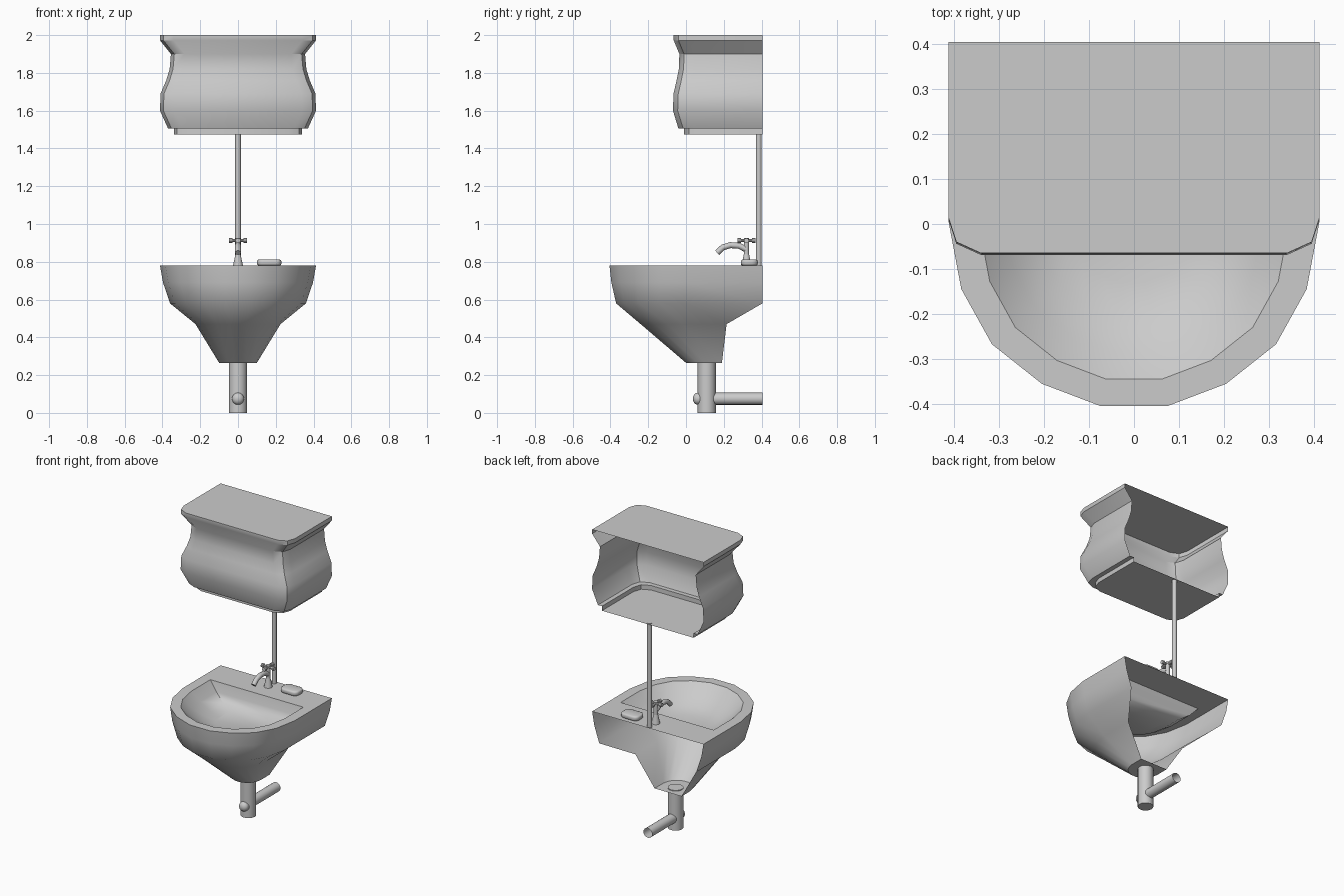
import bpy, bmesh, math
from mathutils import Vector, Matrix

if "Cube" in bpy.data.objects:
    bpy.data.objects.remove(bpy.data.objects["Cube"], do_unlink=True)

porcelain = bpy.data.materials.new("light_grey")
porcelain.use_nodes = True
GREY = (0.6, 0.6, 0.6, 1)
porcelain.diffuse_color = GREY
porcelain.node_tree.nodes["Principled BSDF"].inputs["Base Color"].default_value = GREY


def finish(bm, name, angle=35):
    mesh = bpy.data.meshes.new(name)
    bm.to_mesh(mesh)
    bm.free()
    mesh.materials.append(porcelain)
    obj = bpy.data.objects.new(name, mesh)
    bpy.context.collection.objects.link(obj)
    bpy.ops.object.select_all(action='DESELECT')
    obj.select_set(True)
    bpy.context.view_layer.objects.active = obj
    bpy.ops.object.shade_smooth_by_angle(angle=math.radians(angle))
    return obj


def mirrored(half):
    return half + [(-x, y) for x, y in reversed(half)]


def bowl_section(width, front, back):
    # Straight sides at the back, a half round at the front
    arc = [(1, 0), (.93, .37), (.765, .667), (.496, .88), (.18, 1)]
    return mirrored([(width, back)] +
                    [(width * a, front + width * (1 - k)) for a, k in arc])


def tank_section(width, front, back=.405):
    return mirrored([(width, back), (width, front + .08),
                     (width - .018, front + .025), (width - .073, front)])


def add_loft(bm, section, levels, closed):
    rings = [[bm.verts.new((x, y, z)) for x, y in section(*size)]
             for z, *size in levels]
    n = len(rings[0])
    for low, high in zip(rings, rings[1:]):
        for i in range(n if closed else n - 1):
            j = (i + 1) % n
            bm.faces.new((low[i], low[j], high[j], high[i]))
    return rings


def tube(name, start, end, r1, r2=None, sides=16, caps=True):
    start, end = Vector(start), Vector(end)
    axis = end - start
    bm = bmesh.new()
    turn = axis.to_track_quat('Z', 'Y').to_matrix().to_4x4()
    bmesh.ops.create_cone(bm, cap_ends=caps, segments=sides, radius1=r1,
                          radius2=r1 if r2 is None else r2, depth=axis.length,
                          matrix=Matrix.Translation((start + end) / 2) @ turn)
    return finish(bm, name)


def ball(name, centre, radius, scale=(1, 1, 1)):
    bm = bmesh.new()
    bmesh.ops.create_uvsphere(bm, u_segments=16, v_segments=8, radius=radius,
                              matrix=Matrix.Translation(centre) @ Matrix.Diagonal((*scale, 1)))
    return finish(bm, name, 60)


# Wall cistern: shell open at the wall, with lid and recessed base
bm = bmesh.new()
rings = add_loft(bm, tank_section, [
    (2.0, .413, -.065), (1.972, .413, -.065), (1.9, .355, -.035),
    (1.82, .362, -.038), (1.76, .38, -.05), (1.69, .41, -.066), (1.6, .413, -.069),
    (1.505, .37, -.04), (1.505, .34, -.01), (1.475, .34, -.01)], False)
bm.faces.new(rings[0])
bm.faces.new(rings[-1])
bmesh.ops.recalc_face_normals(bm, faces=bm.faces)
finish(bm, "cistern")

# Down pipe between cistern and basin
tube("down_pipe", (0, .385, .78), (0, .385, 1.478), .015)

# Basin: outer wall open at the back, flat rim, sunken bowl
bm = bmesh.new()
outer = add_loft(bm, bowl_section, [
    (.265, .1, 0, .19), (.47, .225, -.24, .215), (.58, .36, -.37, .405),
    (.69, .397, -.395, .405), (.78, .413, -.405, .405)], False)
bm.faces.new(outer[0])
inner = add_loft(bm, bowl_section, [
    (.78, .345, -.345, .2), (.72, .29, -.28, .185),
    (.675, .22, -.205, .155), (.65, .15, -.13, .12)], True)
bm.faces.new(inner[-1])
rim_out, rim_in = outer[-1], inner[0]
for i in range(len(rim_out)):
    j = (i + 1) % len(rim_out)
    bm.faces.new((rim_out[i], rim_out[j], rim_in[j], rim_in[i]))
bmesh.ops.recalc_face_normals(bm, faces=bm.faces)
finish(bm, "basin", 40)

# Drain and waste pipe into the wall
tube("drain_pipe", (0, .11, 0), (0, .11, .27), .048)
tube("waste_pipe", (0, .06, .075), (0, .405, .075), .032, caps=False)
ball("waste_cap", (0, .062, .075), .032, (1, .8, 1))

# Tap body
tube("tap_base", (0, .32, .78), (0, .32, .84), .026, .014)
tube("tap_stem", (0, .32, .84), (0, .32, .925), .014)

# Tap spout
curve = bpy.data.curves.new("spout_path", 'CURVE')
curve.dimensions = '3D'
curve.bevel_depth = .016
curve.bevel_resolution = 2
curve.use_fill_caps = True
path = [(.32, .865), (.28, .885), (.235, .888), (.195, .876), (.165, .848)]
spline = curve.splines.new('POLY')
spline.points.add(len(path) - 1)
for point, (y, z) in zip(spline.points, path):
    point.co = (0, y, z, 1)
spline.use_smooth = True
curve.materials.append(porcelain)
spout = bpy.data.objects.new("tap_spout", curve)
bpy.context.collection.objects.link(spout)

# Cross handle with knobbed ends
for k in range(4):
    a = k * math.pi / 2
    end = Vector((math.cos(a), math.sin(a), 0))
    hub = Vector((0, .32, .912))
    tube("handle_arm", hub, hub + end * .034, .008, sides=8)
    tube("handle_knob", hub + end * .03, hub + end * .047, .013, sides=10)

# Soap bar on the back ledge
bm = bmesh.new()
bmesh.ops.create_cube(bm, size=1, matrix=Matrix.Translation((.165, .335, .796)) @
                      Matrix.Diagonal((.13, .09, .032, 1)))
upright = [e for e in bm.edges if abs(e.verts[0].co.z - e.verts[1].co.z) > .01]
bmesh.ops.bevel(bm, geom=upright, offset=.03, segments=3, profile=.5, affect='EDGES')
flat = [e for e in bm.edges if abs(e.verts[0].co.z - e.verts[1].co.z) < .001]
bmesh.ops.bevel(bm, geom=flat, offset=.01, segments=2, profile=.5, affect='EDGES')
finish(bm, "soap", 50)
